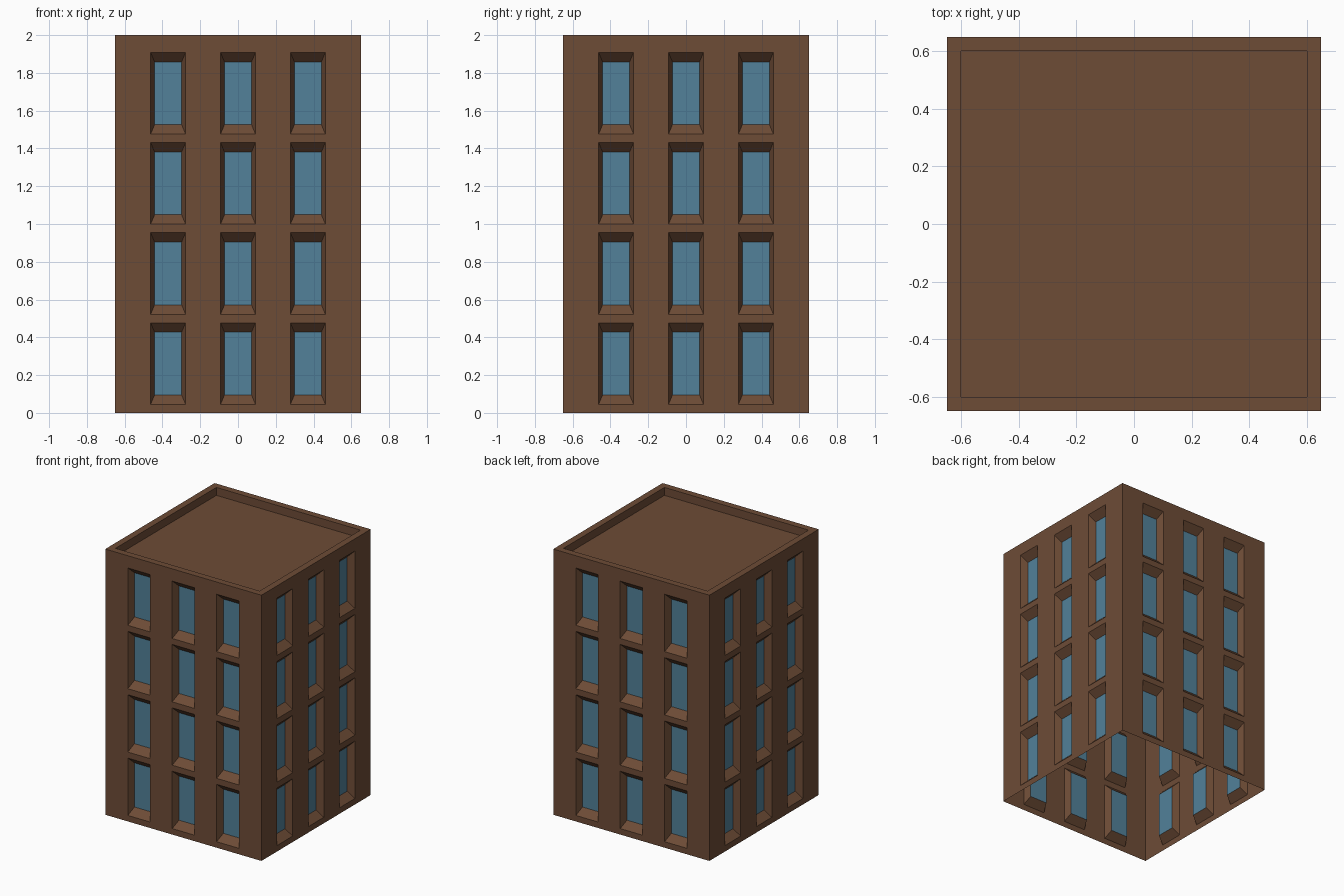
import bpy, bmesh, math
from mathutils import Matrix

if "Cube" in bpy.data.objects:
    bpy.data.objects.remove(bpy.data.objects["Cube"])

HALF, HEIGHT = 0.65, 2.0
WIN_X, WIN_HW = (-0.37, 0.0, 0.37), 0.0925      # window columns, half width
WIN_Z0, PITCH, WIN_H = 0.045, 0.477, 0.432      # first sill, storey pitch, height
INSET_X, INSET_Z, DEPTH = 0.021, 0.05, 0.05     # bevelled recess
RIM, ROOF_DROP = 0.05, 0.06                     # parapet


def material(name, color):
    m = bpy.data.materials.new(name)
    m.diffuse_color = color
    m.use_nodes = True
    m.node_tree.nodes["Principled BSDF"].inputs["Base Color"].default_value = m.diffuse_color
    return m


def quad(bm, pts):
    return bm.faces.new([bm.verts.new(p) for p in pts])


def finish(name, bm, mat):
    bmesh.ops.remove_doubles(bm, verts=bm.verts, dist=1e-5)
    me = bpy.data.meshes.new(name)
    bm.to_mesh(me)
    bm.free()
    me.materials.append(mat)
    ob = bpy.data.objects.new(name, me)
    bpy.context.collection.objects.link(ob)
    return ob


def rect(x0, x1, z0, z1, y):
    return [(x0, y, z0), (x1, y, z0), (x1, y, z1), (x0, y, z1)]


brick = material("brick", (0.155, 0.072, 0.037, 1))
glass = material("glass", (0.085, 0.22, 0.32, 1))
walls, panes = bmesh.new(), bmesh.new()

# One facade: grid of wall cells, with sloped recesses and panes at the windows
xs = [-HALF] + [x + s * WIN_HW for x in WIN_X for s in (-1, 1)] + [HALF]
zs = [0.0] + [WIN_Z0 + i * PITCH + h for i in range(4) for h in (0, WIN_H)] + [HEIGHT]
for i in range(len(xs) - 1):
    for j in range(len(zs) - 1):
        outer = rect(xs[i], xs[i + 1], zs[j], zs[j + 1], -HALF)
        if i % 2 and j % 2:
            inner = rect(xs[i] + INSET_X, xs[i + 1] - INSET_X,
                         zs[j] + INSET_Z, zs[j + 1] - INSET_Z, -HALF + DEPTH)
            for k in range(4):
                n = (k + 1) % 4
                quad(walls, (outer[k], outer[n], inner[n], inner[k]))
            quad(panes, inner)
        else:
            quad(walls, outer)

# Merge coplanar wall cells, then repeat the facade on the other three sides
for bm in (walls, panes):
    bmesh.ops.remove_doubles(bm, verts=bm.verts, dist=1e-5)
    base = bm.verts[:] + bm.edges[:] + bm.faces[:]
    for k in range(1, 4):
        copy = bmesh.ops.duplicate(bm, geom=base)["geom"]
        bmesh.ops.rotate(bm, verts=[v for v in copy if isinstance(v, bmesh.types.BMVert)],
                         cent=(0, 0, 0), matrix=Matrix.Rotation(k * math.pi / 2, 3, 'Z'))
finish("walls", walls, brick)
finish("window_panes", panes, glass)

# Roof: parapet rim, inner parapet faces and the sunken deck
roof = bmesh.new()


def ring(h, z):
    return [(-h, -h, z), (h, -h, z), (h, h, z), (-h, h, z)]


loops = [ring(HALF, HEIGHT), ring(HALF - RIM, HEIGHT), ring(HALF - RIM, HEIGHT - ROOF_DROP)]
for a, b in zip(loops, loops[1:]):
    for k in range(4):
        n = (k + 1) % 4
        quad(roof, (a[k], a[n], b[n], b[k]))
quad(roof, loops[-1])
finish("roof", roof, brick)
